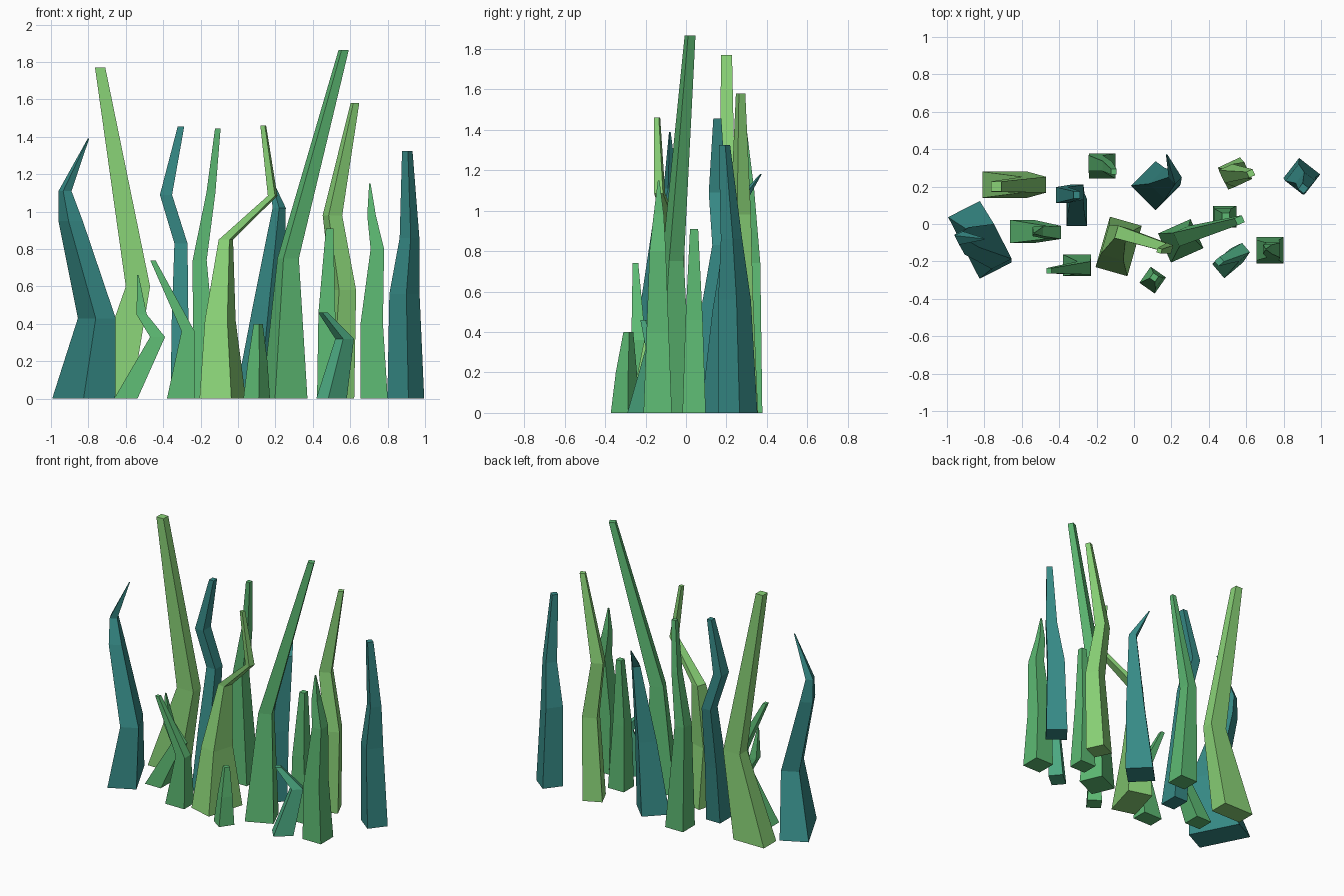
import bpy, bmesh
from math import radians
from mathutils import Matrix, Vector


def material(name, r, g, b):
    lin = [((c / 255 + 0.055) / 1.055) ** 2.4 for c in (r, g, b)]
    m = bpy.data.materials.new(name)
    m.diffuse_color = (*lin, 1)
    return m


LIME = material("lime green", 138, 211, 119)
GREEN = material("leaf green", 93, 186, 115)
SEA = material("sea green", 76, 170, 130)
TEAL = material("teal", 54, 138, 134)


def blade(name, mat, rot, *rings):
    """Loft a four-sided blade through rings of (x, y, z, width, depth)."""
    turn = Matrix.Rotation(radians(rot), 3, 'Z')
    bm = bmesh.new()
    loops = []
    for x, y, z, w, d in rings:
        loops.append([bm.verts.new(Vector((x, y, z)) + turn @ Vector((sx * w / 2, sy * d / 2, 0)))
                      for sx, sy in ((-1, -1), (1, -1), (1, 1), (-1, 1))])
    for a, b in zip(loops, loops[1:]):
        for i in range(4):
            j = (i + 1) % 4
            bm.faces.new((a[i], a[j], b[j], b[i]))
    bm.faces.new(loops[0][::-1])
    bm.faces.new(loops[-1])
    bmesh.ops.recalc_face_normals(bm, faces=bm.faces[:])
    me = bpy.data.meshes.new(name)
    bm.to_mesh(me)
    bm.free()
    me.materials.append(mat)
    bpy.context.collection.objects.link(bpy.data.objects.new(name, me))


# Teal blades
blade("teal_blade_far_left", TEAL, 27,
      (-.825, -.085, 0, .19, .37), (-.755, -.12, .43, .12, .21),
      (-.895, -.09, .95, .085, .12), (-.925, -.075, 1.11, .05, .055), (-.80, -.08, 1.39, .006, .006))
blade("teal_blade_bent", TEAL, 0,
      (-.305, .06, 0, .11, .14), (-.31, .11, .4, .09, .11), (-.305, .17, .83, .07, .08),
      (-.385, .155, 1.09, .065, .085), (-.305, .155, 1.455, .035, .04))
blade("teal_blade_back", TEAL, 45,
      (.115, .205, 0, .185, .185), (.165, .215, .5, .12, .12),
      (.22, .25, 1.02, .05, .05), (.175, .37, 1.18, .006, .006))
blade("teal_blade_far_right", TEAL, -38,
      (.897, .255, 0, .143, .137), (.89, .24, .56, .115, .115),
      (.917, .225, .86, .075, .075), (.905, .19, 1.325, .04, .04))

# Lime blades
blade("lime_blade_left", LIME, 0,
      (-.69, .21, 0, .24, .14), (-.535, .21, .6, .13, .085), (-.737, .2, 1.77, .055, .055))
blade("lime_blade_crooked", LIME, -16,
      (-.082, -.12, 0, .177, .28), (-.095, -.10, .42, .125, .16), (-.065, -.05, .85, .06, .07),
      (.185, -.13, 1.085, .04, .045), (.135, -.143, 1.46, .025, .025))
blade("lime_blade_right", LIME, 25,
      (.535, .27, 0, .13, .13), (.565, .265, .58, .1, .1),
      (.505, .27, .98, .08, .075), (.625, .27, 1.58, .035, .035))

# Tall green blades
blade("green_blade_tallest", GREEN, 24,
      (.25, -.09, 0, .19, .17), (.268, -.065, .75, .09, .08), (.565, .02, 1.865, .042, .04))
blade("green_blade_back", GREEN, 0,
      (-.17, .31, 0, .14, .135), (-.205, .325, .74, .075, .085),
      (-.145, .31, 1.1, .048, .055), (-.108, .28, 1.445, .03, .03))
blade("green_blade_right", GREEN, 0,
      (.728, -.14, 0, .145, .14), (.715, -.14, .4, .12, .11), (.745, -.14, .8, .072, .08),
      (.714, -.135, .98, .046, .05), (.705, -.135, 1.15, .008, .008))
blade("green_blade_middle", GREEN, 0,
      (.485, .04, 0, .125, .115), (.475, .04, .46, .09, .085), (.49, .04, .91, .04, .04))

# Short front blades
blade("green_blade_short_left", GREEN, 0,
      (-.6, -.04, 0, .125, .125), (-.43, -.045, .33, .08, .07),
      (-.515, -.04, .45, .055, .05), (-.535, -.05, .66, .008, .008))
blade("green_blade_leaning", GREEN, 0,
      (-.305, -.22, 0, .15, .115), (-.267, -.235, .36, .07, .07), (-.455, -.25, .74, .028, .028))
blade("green_blade_stub", GREEN, -35,
      (.1, -.30, 0, .1, .105), (.105, -.295, .2, .075, .075), (.108, -.285, .4, .035, .035))
blade("sea_green_blade_front", SEA, 40,
      (.50, -.21, 0, .13, .1), (.57, -.15, .32, .075, .065), (.455, -.2, .46, .038, .035))
